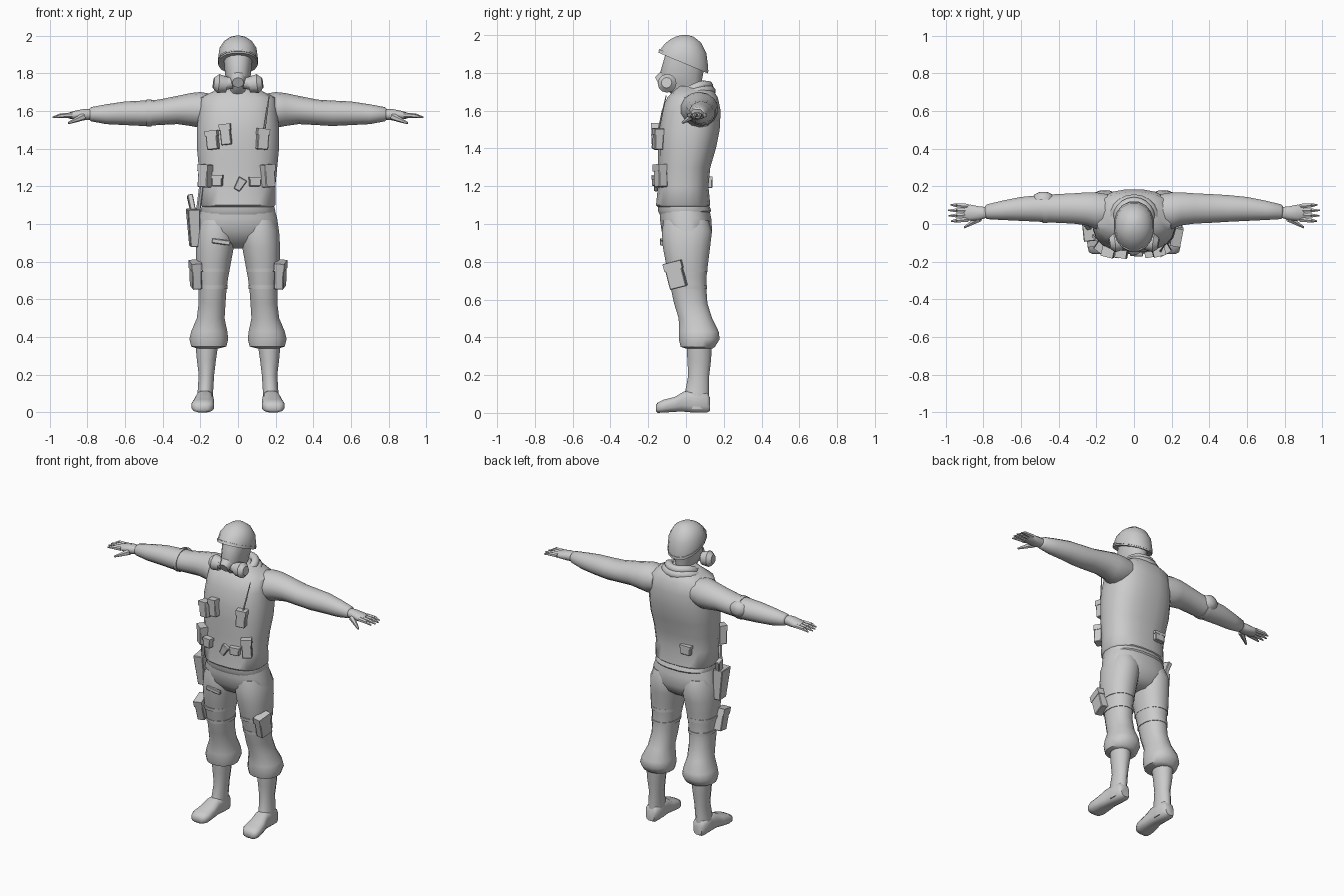
import bpy, bmesh, math
from mathutils import Vector, Matrix, Euler

cube = bpy.data.objects.get("Cube")
if cube:
    bpy.data.objects.remove(cube, do_unlink=True)

grey = bpy.data.materials.new("plain_grey")
grey.use_nodes = True
COLOUR = (0.6, 0.6, 0.6, 1)
grey.diffuse_color = COLOUR
grey.node_tree.nodes["Principled BSDF"].inputs["Base Color"].default_value = COLOUR

CM = 0.01
X, Y, Z = range(3)
SIDES = (("left", 1), ("right", -1))


def finish(name, bm, angle=50):
    bmesh.ops.recalc_face_normals(bm, faces=bm.faces)
    mesh = bpy.data.meshes.new(name)
    bm.to_mesh(mesh)
    bm.free()
    mesh.materials.append(grey)
    ob = bpy.data.objects.new(name, mesh)
    bpy.context.collection.objects.link(ob)
    bpy.ops.object.select_all(action="DESELECT")
    ob.select_set(True)
    bpy.context.view_layer.objects.active = ob
    bpy.ops.object.shade_smooth_by_angle(angle=math.radians(angle))
    return ob


def loft(name, axis, sections, sides=16, power=1.0, side=1, shape=None):
    """Rings along an axis; each section is (position, u min, u max, v min, v max) in cm."""
    bm = bmesh.new()
    rings = []
    for t, u0, u1, v0, v1 in sections:
        ring = []
        for i in range(sides):
            a = math.tau * (i + 0.5) / sides
            c, s = math.cos(a), math.sin(a)
            co = Vector()
            co[axis] = t
            co[(axis + 1) % 3] = (u0 + u1) / 2 + (u1 - u0) / 2 * math.copysign(abs(c) ** power, c)
            co[(axis + 2) % 3] = (v0 + v1) / 2 + (v1 - v0) / 2 * math.copysign(abs(s) ** power, s)
            if shape:
                co = shape(co)
            co.x *= side
            ring.append(bm.verts.new(co * CM))
        rings.append(ring)
    for low, high in zip(rings, rings[1:]):
        for i in range(sides):
            j = (i + 1) % sides
            bm.faces.new((low[i], low[j], high[j], high[i]))
    bm.faces.new(rings[0])
    bm.faces.new(rings[-1])
    return finish(name, bm)


def rod(name, start, end, r0, r1, sides=8, side=1):
    """Tapered cylinder between two points."""
    a, b = (Vector((p[0] * side, p[1], p[2])) * CM for p in (start, end))
    bm = bmesh.new()
    turn = (b - a).to_track_quat("Z", "Y").to_matrix().to_4x4()
    bmesh.ops.create_cone(bm, cap_ends=True, segments=sides, radius1=r0 * CM, radius2=r1 * CM,
                          depth=(b - a).length, matrix=Matrix.Translation((a + b) / 2) @ turn)
    return finish(name, bm)


def pouch(name, centre, size, turn=(0, 0, 0), taper=1.0, flap=True):
    """Bevelled box, narrower at the bottom by taper, with a raised flap on top."""
    place = Matrix.Translation(Vector(centre) * CM) @ Euler([math.radians(d) for d in turn]).to_matrix().to_4x4()
    bm = bmesh.new()
    size = Vector(size) * CM
    bmesh.ops.create_cube(bm, size=1, matrix=Matrix.Diagonal(size).to_4x4())
    for v in bm.verts:
        if v.co.z < 0:
            v.co.x *= taper
            v.co.y *= taper
    bmesh.ops.bevel(bm, geom=bm.edges[:], offset=0.004, segments=1, affect="EDGES")
    if flap:
        lid = Matrix.Translation((0, 0, size.z * 0.36))
        bmesh.ops.create_cube(bm, size=1, matrix=lid @ Matrix.Diagonal(
            (size.x * 1.1, size.y * 1.1, size.z * 0.3)).to_4x4())
    bmesh.ops.transform(bm, matrix=place, verts=bm.verts[:])
    return finish(name, bm, 30)


def ring(name, centre, rx, ry, thick, tilt):
    """Soft cloth roll around the neck."""
    bm = bmesh.new()
    loops = []
    n, m = 20, 8
    for i in range(n):
        a = math.tau * i / n
        loops.append([bm.verts.new((
            math.cos(a) * (rx + thick * math.cos(b)), math.sin(a) * (ry + thick * math.cos(b)),
            thick * math.sin(b) + 0.5 * math.sin(3 * a))) for b in (math.tau * k / m for k in range(m))])
    for i in range(n):
        p, q = loops[i], loops[(i + 1) % n]
        for k in range(m):
            l = (k + 1) % m
            bm.faces.new((p[k], q[k], q[l], p[l]))
    place = Matrix.Translation(Vector(centre) * CM) @ Matrix.Rotation(math.radians(tilt), 4, "X") @ Matrix.Scale(CM, 4)
    bmesh.ops.transform(bm, matrix=place, verts=bm.verts[:])
    return finish(name, bm)


# Vest and hips
loft("vest", Z, [
    (109, -19, 19, -15, 12), (110, -20, 20, -16, 13), (120, -20, 20, -15, 12), (130, -21, 21, -15, 13),
    (140, -22, 22, -15, 16), (150, -22, 22, -15, 18), (160, -21, 21, -13, 18.5),
    (167, -20, 20, -10, 17), (170, -14, 14, -7, 15), (173, -9, 9, -4, 12)], 20, 0.8)
loft("jacket_hem", Z, [(105, -19, 19, -14, 12), (107, -20, 20, -15, 13.5), (111, -19, 19, -15, 12)], 20, 0.85)
loft("hips", Z, [(110, -19, 19, -14, 12), (103, -21, 21, -14, 13.5), (96, -22, 22, -13, 14),
                 (90, -16, 16, -8, 11), (87, -8, 8, -3, 7)], 20, 0.85)

# Legs, boots, sleeves and hands
for label, s in SIDES:
    loft(label + "_trouser_leg", Z, [
        (102, 3, 20, -12, 12), (96, 1, 22, -13, 14), (88, 2, 22.5, -12.5, 13), (80, 3.5, 22.5, -11, 12),
        (72, 5, 21.5, -9.5, 11), (65, 6, 21, -8, 11), (58, 6.5, 21, -6.5, 11.5), (50, 7, 22, -4, 14),
        (43, 5.5, 25, -4, 17.5), (39, 5, 26, -4, 18), (35, 6, 25, -3, 15.5), (34, 10, 22, 0, 14)],
        16, 0.9, s)
    loft(label + "_boot_shaft", Z, [
        (38, 10, 23, 0, 14), (28, 11.5, 22, 0.5, 13.5), (20, 12.5, 21, 1, 12.5),
        (12, 13, 21.5, -0.5, 12.5), (6, 13, 22, -2, 12.5), (2, 13, 22, -1, 12.5)], 12, 1, s)
    loft(label + "_boot_foot", Y, [
        (12.8, 1, 8, 14.5, 20.5), (11, 0, 11, 13, 22), (4, 0, 12, 13, 22), (-1, 0.5, 11.5, 13, 22.5),
        (-6, 0.5, 8.5, 12.5, 24), (-12, 0, 7, 12.5, 24.8), (-15, 0, 5.5, 14, 24), (-16, 1, 4, 16, 22)],
        12, 0.7, s)
    loft(label + "_sleeve", X, [
        (14, -2, 16, 153, 169), (20, -3, 17, 151, 170), (25, -1, 17, 152, 169.5), (32, 0, 16.5, 153, 168),
        (42, 0.5, 16, 152.5, 166), (50, 1, 15.5, 152, 165.5), (60, 1.5, 14.5, 152.5, 165),
        (70, 2, 12.5, 153, 163.5), (78, 2.5, 10.5, 154.5, 162), (79, 3.5, 9.5, 155.5, 161)], 14, 1, s)
    loft(label + "_palm", X, [(77, 3.5, 9, 155.5, 161), (82, 2, 9.5, 155, 161), (87, 1.5, 10.5, 155.5, 160),
                              (90, 2.5, 9.5, 156, 159)], 10, 0.9, s)
    for k in range(4):
        y = 2.5 + 2.3 * k
        knuckle = (94, 1.8 + 2.7 * k, 157.5)
        rod(f"{label}_finger_{k}", (88, y, 157.7), knuckle, 1.5, 1.2, 6, s)
        rod(f"{label}_fingertip_{k}", knuckle, (99 - abs(k - 1.6) * 1.2, 1.5 + 2.9 * k, 156.5), 1.2, 0.4, 6, s)
    rod(label + "_thumb", (82, 3, 157), (90, -1.8, 153.5), 2, 0.6, 6, s)

    # Thigh straps and side pouches
    for k, (z, x0, x1, y0, y1) in enumerate(((75.5, 4.4, 22.2, -10.6, 11.7), (66.5, 5.5, 21.5, -8.6, 11.4))):
        loft(f"{label}_thigh_strap_{k}", Z, [(z - 1, x0, x1, y0, y1), (z + 1, x0 - .2, x1 + .2, y0 - .2, y1)],
             16, 0.9, s)
    pouch(label + "_thigh_pouch", (s * 22.5, -5.5, 73), (5, 9, 14), (14, s * 4, s * -10))

# Elbow guard and its band
loft("elbow_band", X, [(46, 0.4, 16.1, 151.8, 166.2), (48.5, 0.4, 16, 151.6, 166)], 14, 1, -1)
loft("elbow_guard", Y, [(13, 155, 165, 42, 54), (15.5, 155.5, 164.5, 43, 53), (17, 158, 162, 46, 50)],
     10, 1, -1)

# Head, mask and helmet
loft("head", Z, [(166, -6, 6, -5, 8), (171, -4.5, 4.5, -10, 8), (174, -5.5, 5.5, -13, 8),
                 (179, -7, 7, -14, 9), (186, -7.5, 7.5, -12, 10), (193, -8, 8, -10, 9)], 14, 0.9)


def tip_rim(co):
    # Lift the front of the rim and drop the back
    co.z -= 0.42 * (co.y + 1) * min(1, (200 - co.z) / 13)
    return co


loft("helmet", Z, [(185.5, -8.5, 8.5, -12, 10), (185, -10.6, 10.6, -15, 12), (188, -10.6, 10.6, -13.5, 12),
                   (193, -10, 10, -11.5, 11), (197, -7.5, 7.5, -8.5, 8), (199.3, -4, 4, -5, 4),
                   (200, -1, 1, -2, 1)], 16, 0.95, shape=tip_rim)
loft("helmet_band", Z, [(186, -10.9, 10.9, -14.8, 12.2), (187, -10.9, 10.9, -14.4, 12.2)], 16, 0.95, shape=tip_rim)
rod("mask_snout", (0, -11, 177), (0, -15, 175), 4.5, 3, 10)
for label, s in SIDES:
    rod(label + "_filter_neck", (3, -10, 175), (7, -10, 174.5), 3, 3.5, 10, s)
    rod(label + "_filter", (6, -9.5, 174), (10.5, -10, 174.5), 4.2, 5, 12, s)
    rod(label + "_filter_cap", (10.5, -10, 174.5), (13, -10.3, 174.8), 5, 2.8, 12, s)
ring("scarf_lower", (0, 3.5, 168.5), 10.5, 9.5, 3, 14)
ring("scarf_upper", (0, 4, 171.5), 8.5, 8, 2.6, 16)

# Chest gear
pouch("chest_pouch_outer", (-13.5, -15, 144.5), (6, 5, 10), (0, -6, -14))
pouch("chest_pouch_inner", (-6.5, -16, 147.5), (5.5, 4, 11), (0, -6, -8))
pouch("radio_pouch", (13, -14.8, 145), (6, 4.5, 11), (0, 4, 14))
rod("radio_aerial", (14, -14.5, 150), (16.5, -10.5, 168), 0.6, 0.3, 6)

# Belt gear
pouch("belt_pouch_right", (-17.5, -12.5, 125.5), (6, 5, 12), (0, 4, -35))
pouch("belt_pouch_mid_right", (-11, -15.8, 123), (5.5, 3.5, 6), (0, 0, -10))
pouch("belt_clip", (1, -16, 121), (5, 2.5, 7), (0, 30, 0), 0.7, False)
pouch("belt_pouch_mid_left", (9, -16, 122.5), (6, 3, 5), (0, 0, 10))
pouch("belt_pouch_left", (16, -13.5, 125.5), (6, 5, 12), (0, -4, 30))
pouch("back_pouch", (-9, 12.5, 122), (7, 3, 6))

# Holster with grip, hanging strap and thigh knife
pouch("holster", (-23.5, -3, 98), (6.5, 11, 20), (4, -3, 6), 0.75, False)
pouch("pistol_grip", (-24.5, 0, 110), (3, 5, 11), (-18, -10, 6), 0.9, False)
rod("holster_strap", (-19.5, -8, 120), (-21.5, -6, 104), 1.2, 1.2, 6)
pouch("thigh_knife", (-9, -12.8, 90.5), (10, 2, 2.6), (0, 8, 0), 1, False)
